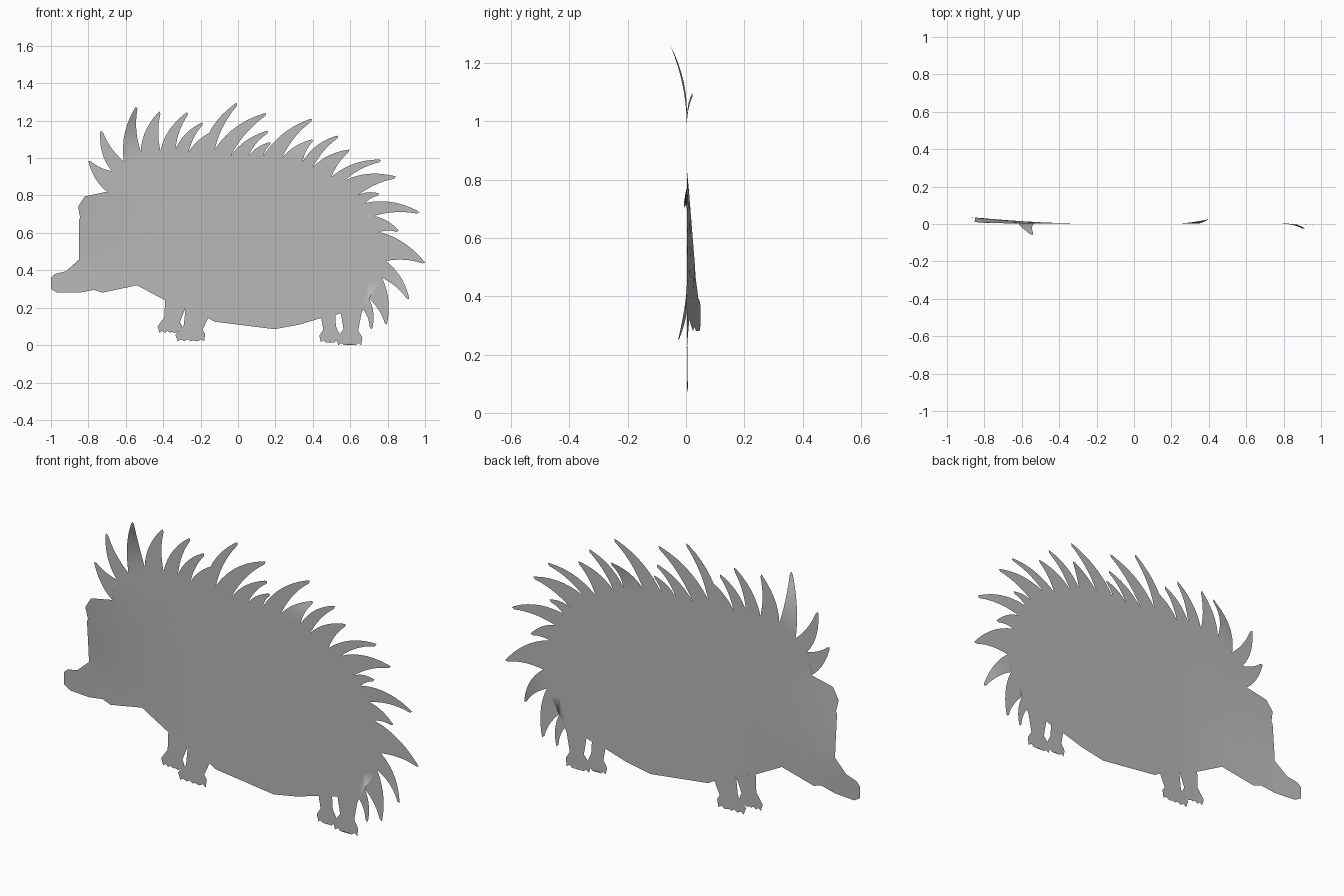
import bpy
import bmesh
from mathutils import Vector

cube = bpy.data.objects.get("Cube")
if cube:
    bpy.data.objects.remove(cube, do_unlink=True)

SHEET_Y = 0.003

# One plain grey for the whole cut-out
grey = bpy.data.materials.new("plain_grey")
grey.use_nodes = True
colour = (0.48, 0.48, 0.48, 1)
grey.diffuse_color = colour
grey.node_tree.nodes["Principled BSDF"].inputs["Base Color"].default_value = colour


def clamp(value):
    return max(0.0, min(1.0, value))


def snout_bend(x, z):
    """The sheet curls gently backwards towards the snout."""
    along = clamp((-0.3 - x) / 0.7)
    low = clamp((0.85 - z) / 0.4)
    return SHEET_Y + 0.047 * along ** 1.6 * low


def finish(bm, name):
    """Turn every face to the front and make the object."""
    bm.normal_update()
    for face in bm.faces:
        if face.normal.y > 0:
            face.normal_flip()
        face.smooth = True
    mesh = bpy.data.meshes.new(name)
    bm.to_mesh(mesh)
    bm.free()
    mesh.materials.append(grey)
    obj = bpy.data.objects.new(name, mesh)
    bpy.context.collection.objects.link(obj)
    return obj


def sheet(name, outline, slices=0):
    """Fill an (x, z) outline, slicing it finely enough to bend."""
    bm = bmesh.new()
    face = bm.faces.new([bm.verts.new((x, 0, z)) for x, z in outline])
    bmesh.ops.triangulate(bm, faces=[face])
    for i in range(slices):
        step = (i + 1) / (slices + 1)
        for point, normal in (((step - 1, 0, 0), (1, 0, 0)),
                              ((0, 0, step), (0, 0, 1))):
            everything = bm.verts[:] + bm.edges[:] + bm.faces[:]
            bmesh.ops.bisect_plane(bm, geom=everything, plane_co=point,
                                   plane_no=normal)
    for v in bm.verts:
        v.co.y = snout_bend(v.co.x, v.co.z)
    return finish(bm, name)


def curve_point(start, control, end, t):
    return start * (1 - t) ** 2 + control * 2 * t * (1 - t) + end * t * t


def spine(name, left, right, tip, lean=0.0, steps=7):
    """A curved, tapering quill standing on the edge from left to right."""
    left, right, tip = Vector(left), Vector(right), Vector(tip)
    direction = tip - (left + right) / 2
    side = Vector((-direction.y, direction.x))
    blunt = side.normalized() * 0.008
    shoulder = tip - direction.normalized() * 0.012
    bm = bmesh.new()
    rows = []
    for i in range(steps + 1):
        t = i / steps
        row = []
        for base, bulge, end in ((left, 0.19, shoulder + blunt),
                                 (right, 0.11, shoulder - blunt)):
            p = curve_point(base, (base + end) / 2 + side * bulge, end, t)
            row.append(bm.verts.new((p.x, SHEET_Y + lean * t * t, p.y)))
        rows.append(row)
    for (a, b), (c, d) in zip(rows, rows[1:]):
        bm.faces.new((a, b, d, c))
    end = bm.verts.new((tip.x, SHEET_Y + lean, tip.y))
    bm.faces.new((rows[-1][0], rows[-1][1], end))
    return finish(bm, name)


def leg(name, top_left, top_right, x, z, length):
    """A short leg with a scalloped row of toes under the foot."""
    toes = [(x + length * (0.08 + 0.11 * i), z + (0.011 if i % 2 else 0))
            for i in range(9)]
    outline = [top_left, (x + length * 0.28, z + 0.085), (x, z + 0.035)]
    outline += toes
    outline += [(x + length, z + 0.04), (x + length * 0.78, z + 0.09), top_right]
    return sheet(name, outline)


# Quills clockwise: foot on the back, then tip; each ends where the next begins
quills = [
    (-.70, .82, -.80, .985), (-.675, .93, -.735, 1.145),
    (-.61, .98, -.545, 1.275), (-.52, 1.035, -.42, 1.25),
    (-.415, 1.04, -.27, 1.245), (-.335, 1.045, -.19, 1.19),
    (-.265, 1.03, -.11, 1.15), (-.19, 1.04, -.005, 1.295),
    (-.125, 1.045, .15, 1.24), (-.04, 1.01, .16, 1.145),
    (.055, 1.01, .175, 1.085), (.135, 1.01, .395, 1.21),
    (.235, 1, .4, 1.1), (.345, .98, .535, 1.12),
    (.4, .95, .595, 1.045), (.5, .9, .765, .99),
    (.57, .88, .845, .9), (.64, .8, .755, .81),
    (.68, .76, .97, .71), (.725, .69, .86, .61),
    (.755, .605, 1, .44), (.79, .45, .915, .245),
    (.77, .36, .795, .11), (.7, .25, .715, .085),
]
last_foot = (.67, .19)
leans = {2: -0.058, 12: 0.02, 18: -0.01, 21: -0.028}

feet = [q[:2] for q in quills] + [last_foot]
for i, q in enumerate(quills):
    spine(f"spine_{i + 1}", feet[i], feet[i + 1], q[2:], leans.get(i, 0))

# Legs: where each one joins the belly, then its foot
leg_joints = [(-.39, .24), (-.28, .2), (-.16, .145),
              (.445, .145), (.52, .16), (.55, .17), (.66, .17)]
outer_front, between, inner_front, rear_a, rear_b, rear_c, rear_d = leg_joints
leg("front_leg_far", outer_front, between, -.43, .065, .13)
leg("front_leg_near", between, inner_front, -.335, .02, .16)
leg("rear_leg_far", rear_a, rear_b, .435, .015, .11)
leg("rear_leg_near", rear_c, rear_d, .525, 0, .14)

# Body: back edge, belly, chin, snout and brow
belly = [(.33, .11), (.195, .085), (-.125, .125)]
chin = [(-.54, .32), (-.725, .28), (-.77, .295), (-.85, .28), (-.965, .28)]
snout = [(-1, .3), (-1, .36), (-.98, .38), (-.92, .395), (-.78, .52)]
brow = [(-.82, .55), (-.845, .6), (-.85, .67), (-.825, .715),
        (-.855, .74), (-.82, .795)]
body_edge = feet + leg_joints[:2:-1] + belly + leg_joints[2::-1]
body_edge += chin + snout + brow
sheet("body", body_edge, slices=11)
